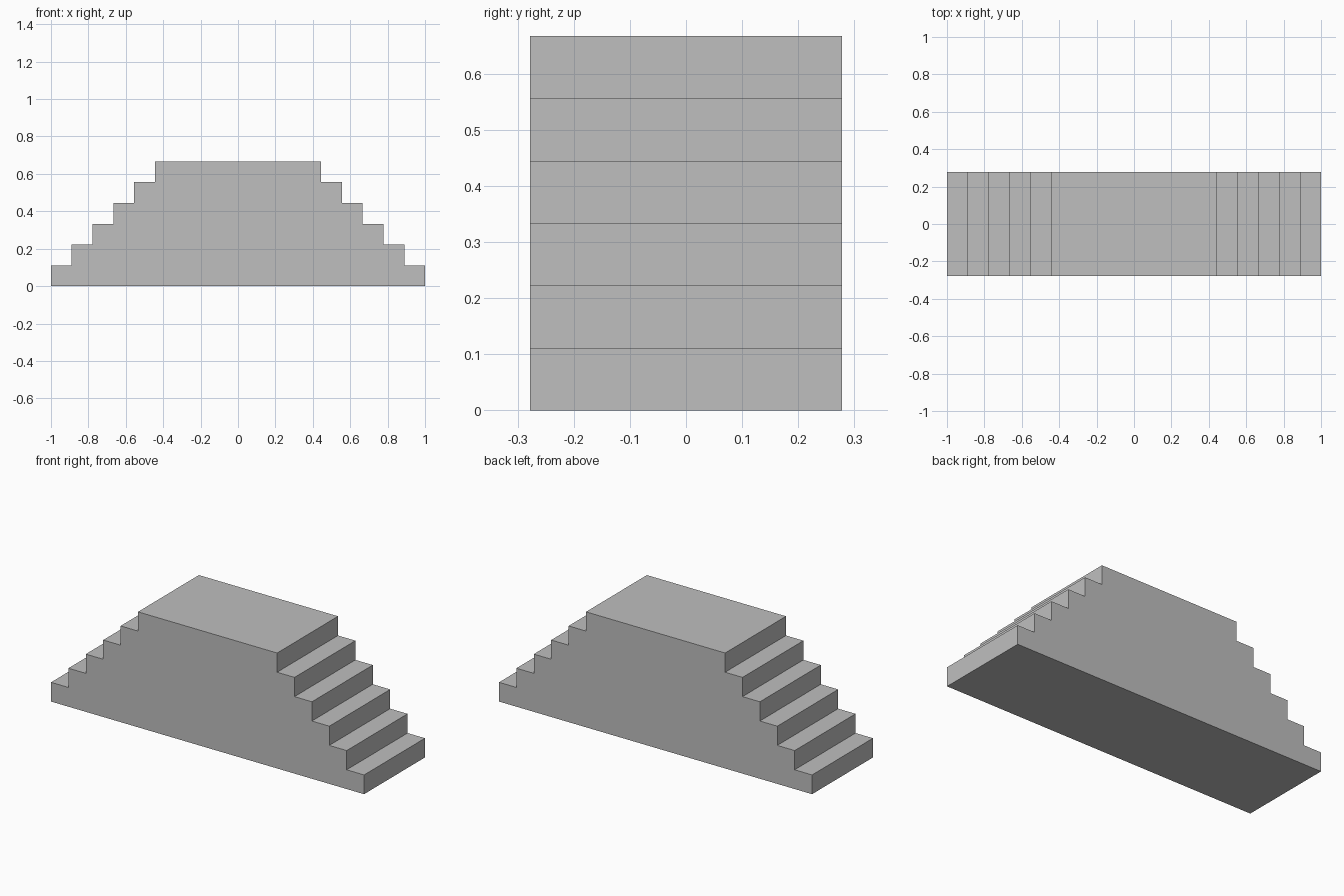
import bpy
import bmesh

cube = bpy.data.objects.get("Cube")
if cube:
    bpy.data.objects.remove(cube, do_unlink=True)

STEP = 1 / 9          # tread and riser size
COUNT = 6             # steps on each side
HALF_DEPTH = 2.5 * STEP

# Plain grey stone
grey = bpy.data.materials.new("plain grey")
grey.use_nodes = True
colour = (0.52, 0.52, 0.52, 1)
grey.diffuse_color = colour
grey.node_tree.nodes["Principled BSDF"].inputs["Base Color"].default_value = colour

# Stepped outline: climb the right side, then mirror it down the left
right = []
for i in range(COUNT):
    x = 1 - i * STEP
    right += [(x, i * STEP), (x, (i + 1) * STEP)]
outline = right + [(-x, z) for x, z in reversed(right)]

# Extrude the outline from front to back
bm = bmesh.new()
face = bm.faces.new([bm.verts.new((x, -HALF_DEPTH, z)) for x, z in outline])
result = bmesh.ops.extrude_face_region(bm, geom=[face], use_keep_orig=True)
moved = [v for v in result["geom"] if isinstance(v, bmesh.types.BMVert)]
bmesh.ops.translate(bm, verts=moved, vec=(0, 2 * HALF_DEPTH, 0))
bmesh.ops.recalc_face_normals(bm, faces=bm.faces)

mesh = bpy.data.meshes.new("double_staircase")
bm.to_mesh(mesh)
bm.free()
mesh.materials.append(grey)
stairs = bpy.data.objects.new("double_staircase", mesh)
bpy.context.collection.objects.link(stairs)
